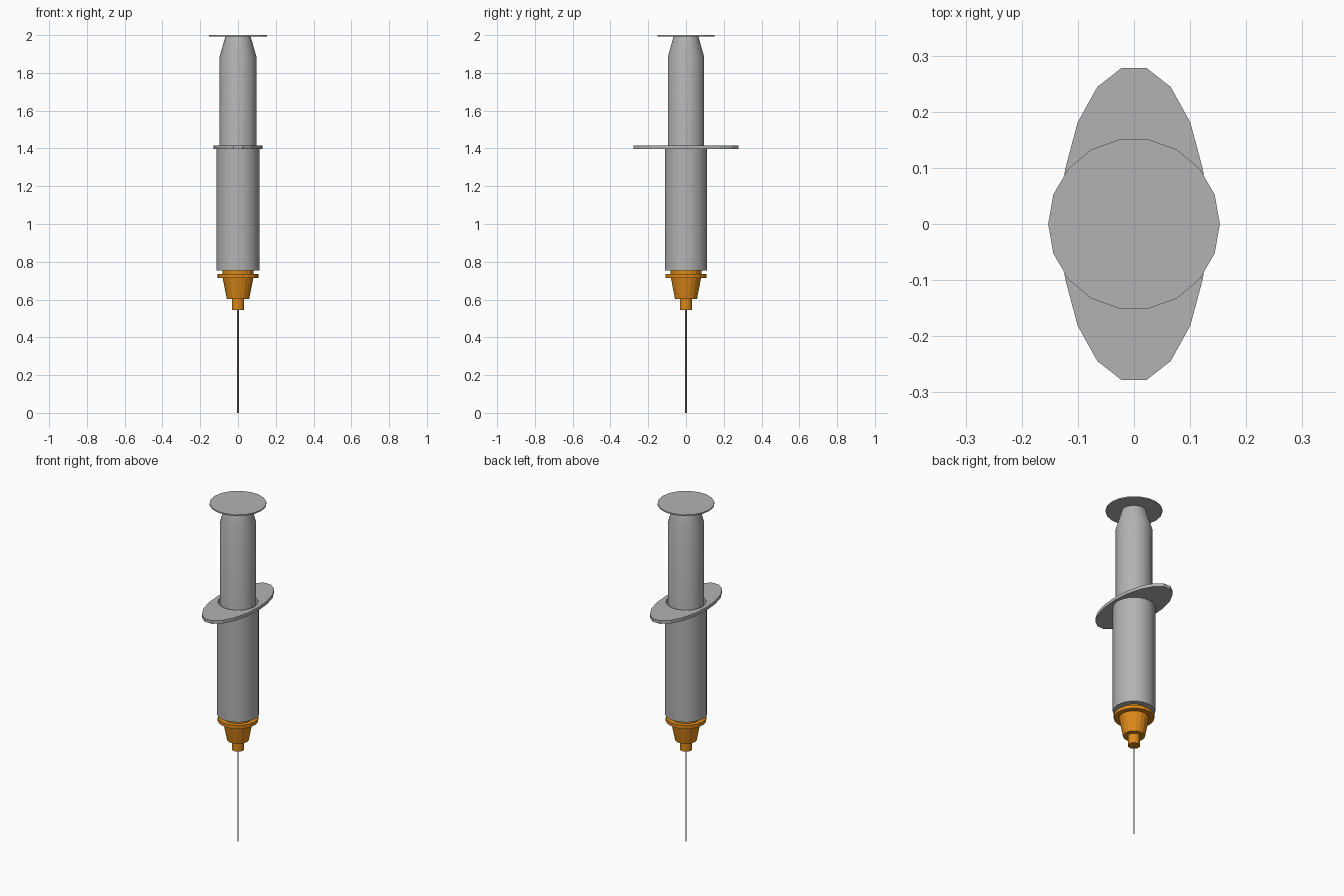
import bpy, bmesh, math

if "Cube" in bpy.data.objects:
    bpy.data.objects.remove(bpy.data.objects["Cube"])

SIDES = 18


def material(name, rgb):
    m = bpy.data.materials.new(name)
    m.diffuse_color = (*rgb, 1)
    m.use_nodes = True
    m.node_tree.nodes["Principled BSDF"].inputs["Base Color"].default_value = m.diffuse_color
    return m


plastic = material("grey plastic", (0.45, 0.45, 0.45))
orange = material("orange plastic", (0.72, 0.25, 0.01))
steel = material("needle steel", (0.30, 0.30, 0.30))


def lathe(name, profile, mat, sides=SIDES, closed=False, smooth=False):
    """Turn (rx, ry, z) rings into a solid; closed joins last ring to first, otherwise ends are capped."""
    bm = bmesh.new()
    rings = []
    for rx, ry, z in profile:
        rings.append([bm.verts.new((rx * math.cos(2 * math.pi * i / sides),
                                    ry * math.sin(2 * math.pi * i / sides), z))
                      for i in range(sides)])
    pairs = list(zip(rings, rings[1:]))
    if closed:
        pairs.append((rings[-1], rings[0]))
    else:
        bm.faces.new(rings[0][::-1])
        bm.faces.new(rings[-1])
    for a, b in pairs:
        for i in range(sides):
            j = (i + 1) % sides
            bm.faces.new((a[i], a[j], b[j], b[i]))
    bmesh.ops.recalc_face_normals(bm, faces=bm.faces)
    me = bpy.data.meshes.new(name)
    bm.to_mesh(me)
    bm.free()
    me.materials.append(mat)
    ob = bpy.data.objects.new(name, me)
    bpy.context.collection.objects.link(ob)
    if smooth:
        bpy.ops.object.select_all(action='DESELECT')
        ob.select_set(True)
        bpy.context.view_layer.objects.active = ob
        bpy.ops.object.shade_smooth_by_angle(angle=math.radians(30))
    return ob


def round_profile(*points):
    return [(r, r, z) for r, z in points]


# Plunger rod with tapered top, and its thumb disc
lathe("plunger", round_profile((0.098, 0.80), (0.098, 1.884), (0.066, 1.995)), plastic, smooth=True)
lathe("thumb_disc", round_profile((0.153, 1.993), (0.153, 2.0)), plastic)

# Barrel: hollow cup, open at the top
lathe("barrel", round_profile((0.108, 0.77), (0.108, 1.41), (0.114, 1.41), (0.114, 0.755)),
      plastic, smooth=True)

# Oval finger flange with a round hole for the plunger
lathe("finger_flange", [(0.108, 0.108, 1.397), (0.131, 0.282, 1.397),
                        (0.131, 0.282, 1.416), (0.108, 0.108, 1.416)], plastic, closed=True)

# Needle hub: neck, collar, cone and tip
lathe("needle_hub", round_profile((0.033, 0.544), (0.033, 0.602), (0.059, 0.602), (0.081, 0.714),
                                  (0.109, 0.714), (0.109, 0.734), (0.082, 0.734), (0.082, 0.757)), orange)

# Needle
lathe("needle", round_profile((0.004, 0.0), (0.004, 0.56)), steel, sides=8)
